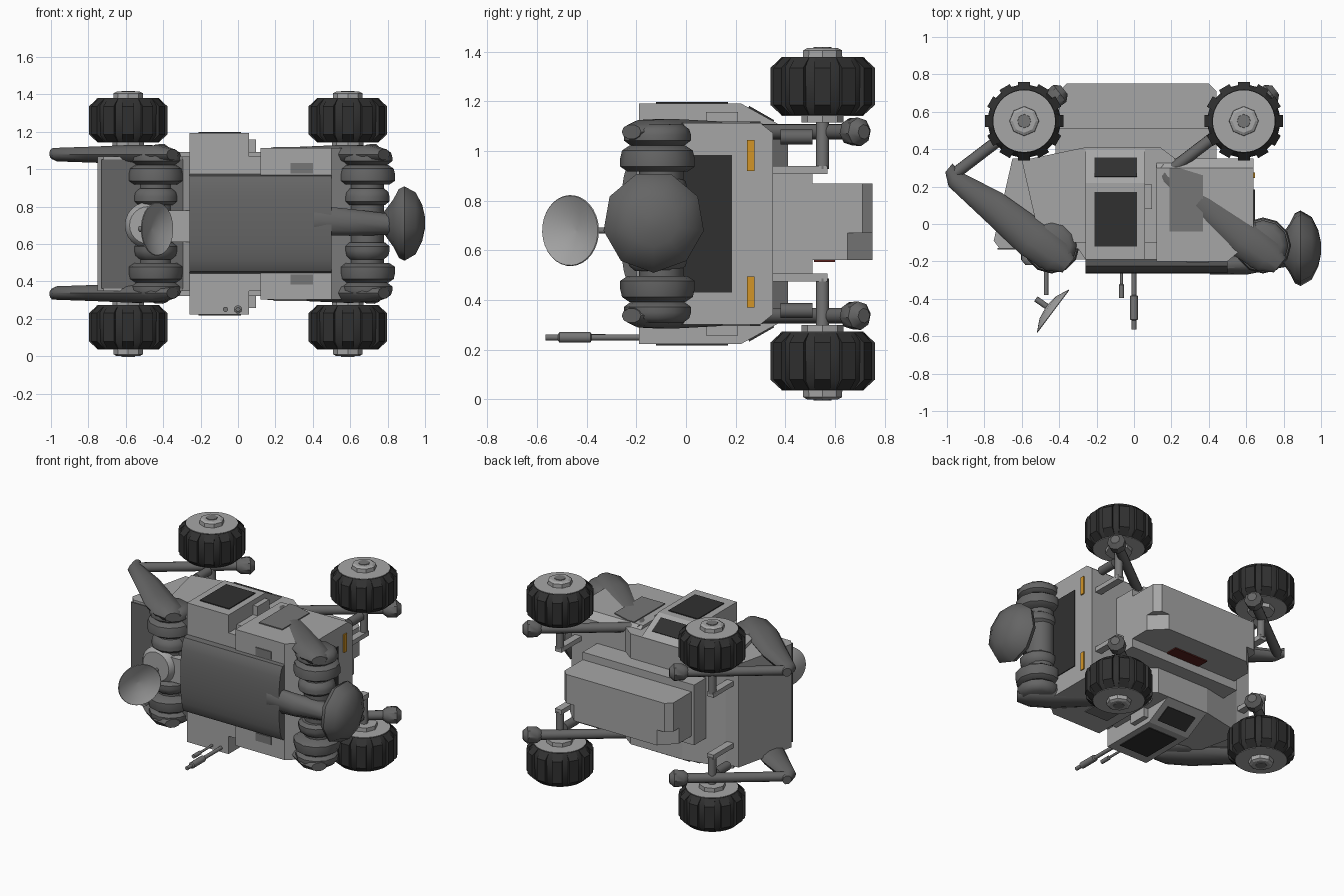
import bpy, bmesh, math
from mathutils import Vector

if "Cube" in bpy.data.objects:
    bpy.data.objects.remove(bpy.data.objects["Cube"])

MID = 0.7075   # mirror height between the two sides


def material(name, r, g, b):
    m = bpy.data.materials.new(name)
    m.use_nodes = True
    m.diffuse_color = (r, g, b, 1)
    m.node_tree.nodes["Principled BSDF"].inputs["Base Color"].default_value = (r, g, b, 1)
    return m


LIGHT = material("light grey", .38, .38, .38)
MEDIUM = material("medium grey", .18, .18, .18)
DARK = material("dark grey", .13, .13, .13)
BLACK = material("black", .03, .03, .03)
ORANGE = material("orange", .65, .3, .02)
RED = material("dark red", .1, .015, .012)


def finish(name, bm, mat, smooth=False):
    bmesh.ops.recalc_face_normals(bm, faces=bm.faces)
    me = bpy.data.meshes.new(name)
    bm.to_mesh(me)
    bm.free()
    ob = bpy.data.objects.new(name, me)
    me.materials.append(mat)
    bpy.context.collection.objects.link(ob)
    if smooth:
        bpy.ops.object.select_all(action='DESELECT')
        ob.select_set(True)
        bpy.context.view_layer.objects.active = ob
        bpy.ops.object.shade_smooth_by_angle(angle=math.radians(40))
    return ob


def skin(name, rings, mat, smooth=False):
    """Join equal rings of points and cap both ends."""
    bm = bmesh.new()
    rows = [[bm.verts.new(p) for p in ring] for ring in rings]
    for a, b in zip(rows, rows[1:]):
        for i in range(len(a)):
            j = (i + 1) % len(a)
            bm.faces.new((a[i], a[j], b[j], b[i]))
    bm.faces.new(rows[0])
    bm.faces.new(rows[-1])
    return finish(name, bm, mat, smooth)


def prism(name, pts, lo, hi, mat, axis='z'):
    """Extrude an xy outline along z, or a yz outline along x."""
    place = (lambda p, h: (p[0], p[1], h)) if axis == 'z' else (lambda p, h: (h, p[0], p[1]))
    return skin(name, [[place(p, h) for p in pts] for h in (lo, hi)], mat)


def box(name, x, y, z, mat):
    return prism(name, [(x[0], y[0]), (x[1], y[0]), (x[1], y[1]), (x[0], y[1])], *z, mat)


def lathe(name, profile, loc, mat, axis=(0, 0, 1), segs=24, smooth=True):
    """Spin (radius, height) pairs around an axis."""
    q = Vector((0, 0, 1)).rotation_difference(Vector(axis))
    turn = [2 * math.pi * i / segs for i in range(segs)]
    rings = [[Vector(loc) + q @ Vector((r * math.cos(t), r * math.sin(t), h)) for t in turn]
             for r, h in profile]
    return skin(name, rings, mat, smooth)


def rod(name, a, b, r, mat, segs=12):
    d = Vector(b) - Vector(a)
    return lathe(name, [(r, 0), (r, d.length)], a, mat, d, segs)


def limb(name, sections, mat, segs=10):
    """Tapered limb from (x, y, z, half width, half height) sections."""
    d = Vector(sections[-1][:2]) - Vector(sections[0][:2])
    n = Vector((-d.y, d.x, 0)).normalized()
    turn = [2 * math.pi * i / segs for i in range(segs)]
    rings = [[Vector((x, y, z)) + n * w * math.cos(t) + Vector((0, 0, h * math.sin(t))) for t in turn]
             for x, y, z, w, h in sections]
    return skin(name, rings, mat, True)


def zpair(s, a, b):
    return sorted((MID + s * a, MID + s * b))


# Hull and cabin
prism("hull", [(-.65, .35), (-.75, -.09), (-.72, -.13), (-.3, -.13), (-.26, -.19),
               (.5, -.19), (.5, .35)], MID - .36, MID + .36, LIGHT)
prism("hull_bulge", [(-.6, .34), (-.26, .41), (.14, .41), (.22, .35), (.22, -.1), (-.5, -.1)],
      MID - .385, MID + .385, LIGHT)
skin("cabin", [[(x, y, MID + d) for x, y in
                ((.12, -.2), (.5, -.2), (.64, -.08), (.64, .35 - c), (.12, .35 - c))]
               for d, c in ((-.405, .05), (-.365, 0), (.365, 0), (.405, .05))], LIGHT)
box("left_end_panel", (-.73, -.28), (-.137, -.129), (MID - .345, MID + .345), DARK)
box("windshield", (.637, .646), (-.08, .185), (MID - .277, MID + .277), BLACK)

# Roof hood, gently curved across
arc = [(-.19 - .075 * math.sin(math.pi * i / 12) ** .6, MID - .265 * math.cos(math.pi * i / 12))
       for i in range(13)]
hood = prism("roof_hood", arc, -.26, .5, DARK, 'x')
bpy.context.view_layer.objects.active = hood
hood.select_set(True)
bpy.ops.object.shade_smooth_by_angle(angle=math.radians(40))

# Hatch tower running through the hull
tower = [(-.19, .485), (.22, .485), (.41, .38)]
prism("hatch_tower", [(y, MID + d) for y, d in tower] + [(y, MID - d) for y, d in reversed(tower)],
      -.26, .06, LIGHT, 'x')

# Rear cargo pack
box("cargo_base", (-.42, .44), (.33, .51), (MID - .205, MID + .215), LIGHT)


def chamfered(x0, x1, y0, y1, c):
    return [(x0, y0), (x1, y0), (x1, y1 - c), (x1 - c, y1), (x0 + c, y1), (x0, y1 - c)]


prism("cargo_upper", chamfered(-.4, .44, .4, .75, .04), .67, .87, LIGHT)
prism("cargo_lower", chamfered(-.4, .44, .4, .75, .1), .562, .672, LIGHT)
box("tail_panel", (-.1, .16), (.515, .6), (.554, .563), RED)

for s, side in ((1, "upper"), (-1, "lower")):
    # Hatch windows, side hatch and orange lamps
    box(side + "_hatch_window", (-.21, .015), (-.12, .17), zpair(s, .48, .491), BLACK)
    slope = [(.25, .465), (.35, .41), (.355, .417), (.255, .474)]
    prism(side + "_slope_window", [(y, MID + s * d) for y, d in slope], -.21, .015, BLACK, 'x')
    box(side + "_tower_step", (.05, .095), (.08, .21), zpair(s, .36, .45), LIGHT)
    prism(side + "_side_panel", [(.19, -.04), (.37, -.04), (.37, .26), (.24, .3), (.19, .3)],
          *zpair(s, .40, .412), MEDIUM)
    box(side + "_lamp", (.637, .648), (.245, .275), zpair(s, .212, .338), ORANGE)
    box(side + "_front_vent", (.28, .4), (-.207, -.198), zpair(s, .27, .325), MEDIUM)

    for x, end in ((-.44, "rear"), (.69, "front")):
        tag = side + "_" + end
        wx = -.587 if end == "rear" else .587
        z = MID + s * .37
        # Shoulder joint stack
        for d0, d1, r in ((.1, .19, .12), (.21, .315, .15), (.315, .4, .135)):
            m = (d0 + d1) / 2
            lathe(tag + "_shoulder", [(r * .8, MID + s * d0), (r, MID + s * (d0 + .02)),
                                      (r, MID + s * m), (r * .95, MID + s * (d1 - .02)),
                                      (r * .75, MID + s * d1)], (x, -.115, 0), DARK, segs=12)
        # Swing arm down to the elbow, then trailing arm through the hub
        limb(tag + "_swing_arm", [(x - .55, .3, z + s * .005, .03, .03), (x - .52, .24, z, .05, .038),
                                  (x - .32, .1, z, .085, .045), (x - .1, -.08, z, .105, .055),
                                  (x + .03, -.17, z, .1, .05), (x + .09, -.22, z, .05, .03)], DARK)
        rod(tag + "_trailing_arm", (x - .53, .26, z), (x + .02, .68, z), .032, DARK)
        lathe(tag + "_end_joint", [(.03, -.06), (.055, -.03), (.058, .03), (.03, .06)],
              (x + .02, .68, z), DARK, (.79, .61, 0), segs=8)
        # Wheel post and bracket
        rod(tag + "_post", (wx, .55, MID + s * .22), (wx, .55, MID + s * .43), .026, MEDIUM)
        box(tag + "_bracket", (wx - .025, wx + .025), (.3, .57), zpair(s, .2, .232), LIGHT)
        rod(tag + "_stub", (wx, .38, MID + s * .35), (wx, .51, MID + s * .35), .03, DARK)
        # Wheel
        hub = (wx, .55, MID + s * .553)
        lathe(tag + "_tyre", [(.13, -.116), (.165, -.116), (.193, -.08), (.195, .08),
                              (.168, .116), (.13, .116)], hub, BLACK, segs=36)
        lathe(tag + "_wheel_disc", [(.165, -.119), (.165, .119)], hub, LIGHT, segs=36)
        lathe(tag + "_hub", [(.085, -s * .146), (.085, 0), (.078, s * .145), (.062, s * .154)],
              hub, LIGHT, segs=8, smooth=False)
        lathe(tag + "_hub_nut", [(.04, s * .14), (.036, s * .158)], hub, MEDIUM, segs=8, smooth=False)
        bm = bmesh.new()
        for i in range(12):
            a = 2 * math.pi * i / 12
            u, v = Vector((math.cos(a), math.sin(a), 0)), Vector((-math.sin(a), math.cos(a), 0))
            outline = [(.165, -.116), (.21, -.075), (.21, .075), (.165, .116)]
            ends = [[bm.verts.new(Vector(hub) + u * r + v * w + Vector((0, 0, h))) for r, h in outline]
                    for w in (-.032, .032)]
            for j in range(4):
                k = (j + 1) % 4
                bm.faces.new((ends[0][j], ends[0][k], ends[1][k], ends[1][j]))
            bm.faces.new(ends[0])
            bm.faces.new(ends[1])
        finish(tag + "_tread", bm, BLACK)

# Cores of the shoulder stacks
for x in (-.44, .69):
    rod("shoulder_core", (x, -.1, MID - .38), (x, -.1, MID + .38), .09, DARK)

# Front horn: tapered neck and broad domed head
limb("horn_neck", [(.4, -.235, .725, .035, .085), (.6, -.21, .715, .06, .075),
                   (.8, -.16, .705, .07, .06), (.87, -.14, .705, .08, .06)], DARK)
lathe("horn_head", [(.06, .78), (.13, .83), (.19, .86), (.205, .89), (.17, .95), (.1, .985), (.03, 1.0)],
      (0, -.13, .715), DARK, (1, 0, 0), segs=9)

# Dish on its mast
lathe("dish_base", [(.125, -.1), (.125, .06), (.1, .09)], (-.48, -.13, .7), LIGHT, (0, -1, 0))
box("dish_mount", (-.4, -.25), (-.19, -.1), (.61, .78), LIGHT)
rod("dish_mast", (-.47, -.2, .68), (-.47, -.38, .68), .012, MEDIUM)
lathe("dish", [(.005, -.035), (.075, -.025), (.143, .008), (.14, .012), (.075, -.018), (.005, -.028)],
      (-.44, -.46, .68), LIGHT, (.8, -.6, 0), segs=32)
rod("dish_stem", (-.525, -.4, .68), (-.465, -.442, .68), .016, MEDIUM)

# Aerials
lathe("long_aerial", [(.013, .15), (.013, .38), (.022, .385), (.022, .51), (.013, .515), (.013, .565)],
      (0, 0, .25), MEDIUM, (0, -1, 0), segs=10)
lathe("short_aerial", [(.008, .15), (.008, .32), (.014, .325), (.014, .395)],
      (-.067, 0, .25), MEDIUM, (0, -1, 0), segs=10)
